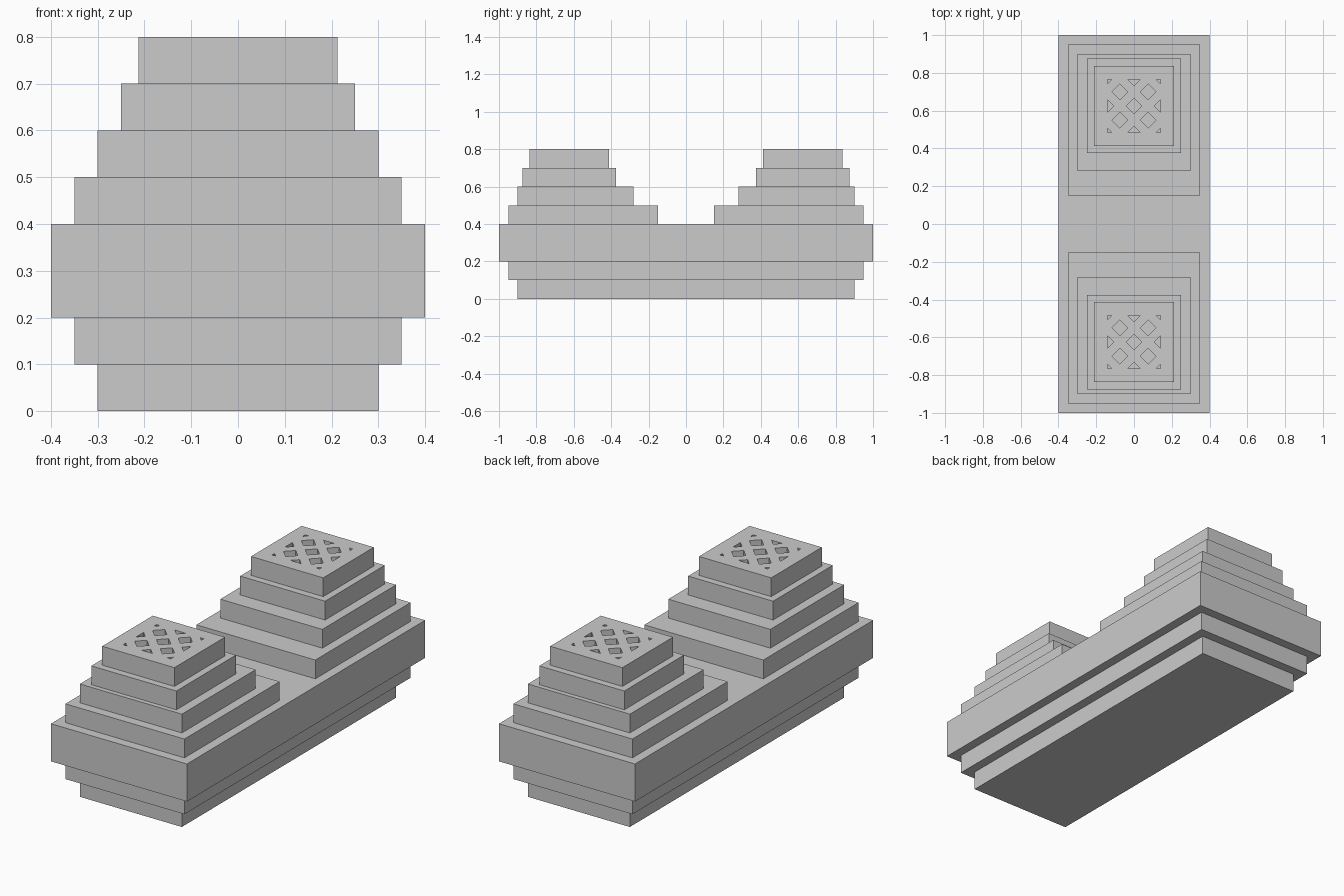
import bpy, bmesh
from mathutils import Matrix, Vector

if "Cube" in bpy.data.objects:
    bpy.data.objects.remove(bpy.data.objects["Cube"])


def box(name, hx, y0, y1, z0, z1):
    bm = bmesh.new()
    size = Matrix.Diagonal((2 * hx, y1 - y0, z1 - z0, 1))
    place = Matrix.Translation((0, (y0 + y1) / 2, (z0 + z1) / 2))
    bmesh.ops.create_cube(bm, size=1, matrix=place @ size)
    mesh = bpy.data.meshes.new(name)
    bm.to_mesh(mesh)
    bm.free()
    obj = bpy.data.objects.new(name, mesh)
    bpy.context.collection.objects.link(obj)
    return obj


def diamond(cx, cy, r):
    return [(cx + r, cy), (cx, cy + r), (cx - r, cy), (cx, cy - r)]


def grate(name, cy, half, z0, z1):
    # Square slab with a diamond lattice, clipped to a smaller square
    r, step, clip = 0.042, 0.075, 0.14
    loops = [[(-half, -half), (half, -half), (half, half), (-half, half)],
             diamond(0, 0, r)]
    w = r - (2 * step - clip)
    c = 4 * step - r - clip
    edge = [(-w, clip), (0, 2 * step - r), (w, clip)]
    corner = [(clip, clip), (c, clip), (clip, c)]
    for quarter in range(4):
        for loop in (diamond(step, step, r), edge, corner):
            for _ in range(quarter):
                loop = [(-y, x) for x, y in loop]
            loops.append(loop)

    curve = bpy.data.curves.new(name, 'CURVE')
    curve.dimensions = '2D'
    curve.fill_mode = 'BOTH'
    curve.extrude = (z1 - z0) / 2
    for loop in loops:
        spline = curve.splines.new('POLY')
        spline.points.add(len(loop) - 1)
        for point, (x, y) in zip(spline.points, loop):
            point.co = (x, y, 0, 1)
        spline.use_cyclic_u = True
        spline.use_smooth = False
    obj = bpy.data.objects.new(name, curve)
    obj.location = Vector((0, cy, (z0 + z1) / 2))
    bpy.context.collection.objects.link(obj)

    bpy.ops.object.select_all(action='DESELECT')
    obj.select_set(True)
    bpy.context.view_layer.objects.active = obj
    bpy.ops.object.convert(target='MESH')
    mesh = bpy.context.object.data
    bm = bmesh.new()
    bm.from_mesh(mesh)
    bmesh.ops.remove_doubles(bm, verts=bm.verts, dist=0.0001)
    bmesh.ops.recalc_face_normals(bm, faces=bm.faces)
    for face in bm.faces:
        face.smooth = False
    bm.to_mesh(mesh)
    bm.free()


# Long stepped base
box("base_foot", 0.30, -0.90, 0.90, 0.0, 0.1)
box("base_step", 0.35, -0.95, 0.95, 0.1, 0.2)
box("base_slab", 0.40, -1.00, 1.00, 0.2, 0.4)

# Two mirrored stepped towers: half width, inner y, outer y
tiers = [(0.35, 0.15, 0.95), (0.30, 0.28, 0.90), (0.25, 0.375, 0.875)]
for side, s in (("front", -1), ("back", 1)):
    for i, (hx, inner, outer) in enumerate(tiers):
        y0, y1 = sorted((s * inner, s * outer))
        box(f"{side}_tower_tier_{i + 1}", hx, y0, y1, 0.4 + i * 0.1, 0.5 + i * 0.1)
    # Perforated cap
    grate(f"{side}_tower_grate", s * 0.625, 0.2125, 0.7, 0.8)
